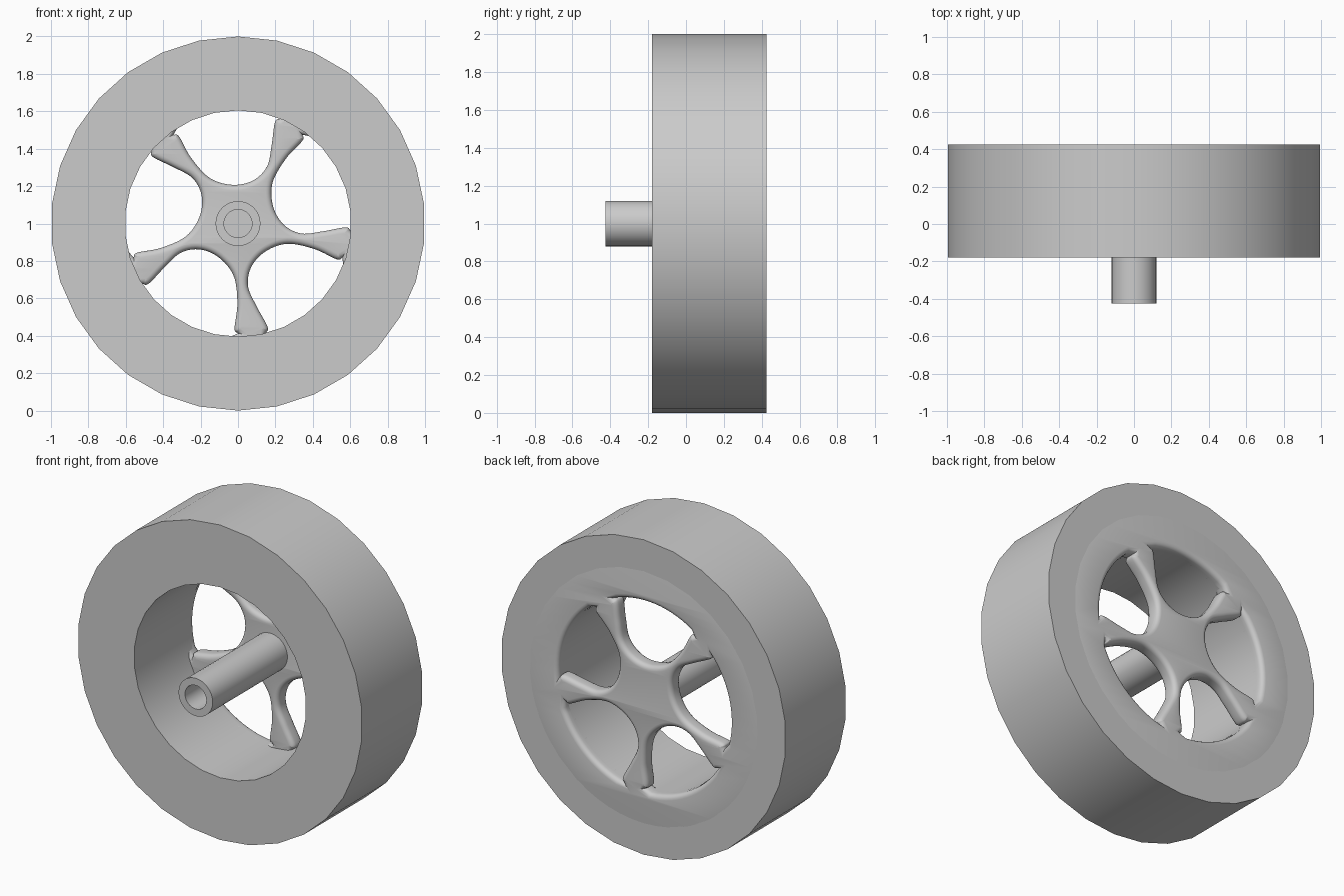
import bpy, bmesh, math
from mathutils import Vector, Matrix

if "Cube" in bpy.data.objects:
    bpy.data.objects.remove(bpy.data.objects["Cube"], do_unlink=True)

FRONT, BACK = -0.18, 0.425
PLATE_FRONT = 0.325
RIM = 0.605
SEAM = 0.8
AXLE_Z = 1.0

grey = bpy.data.materials.new("plain grey")
grey.use_nodes = True
colour = (0.6, 0.6, 0.6, 1)
grey.diffuse_color = colour
grey.node_tree.nodes["Principled BSDF"].inputs["Base Color"].default_value = colour


def finish(obj, angle=30):
    """Give the part its colour and smooth its rounded surfaces."""
    obj.data.materials.clear()
    obj.data.materials.append(grey)
    bpy.ops.object.select_all(action="DESELECT")
    obj.select_set(True)
    bpy.context.view_layer.objects.active = obj
    bpy.ops.object.shade_smooth_by_angle(angle=math.radians(angle))


def lathe(name, profile, sides, closed=False):
    """Spin a (radius, y) profile around the axle."""
    bm = bmesh.new()
    rings = []
    for r, y in profile:
        ring = []
        for i in range(sides):
            a = math.tau * i / sides + math.pi / 2
            ring.append(bm.verts.new((r * math.cos(a), y, AXLE_Z + r * math.sin(a))))
        rings.append(ring)
    for a, b in zip(rings, rings[1:]):
        for i in range(sides):
            j = (i + 1) % sides
            bm.faces.new((a[i], a[j], b[j], b[i]))
    if closed:
        bm.faces.new(rings[-1])
    bmesh.ops.recalc_face_normals(bm, faces=bm.faces)
    mesh = bpy.data.meshes.new(name)
    bm.to_mesh(mesh)
    bm.free()
    obj = bpy.data.objects.new(name, mesh)
    bpy.context.collection.objects.link(obj)
    finish(obj)


def smooth_path(points, steps=7):
    """Catmull-Rom samples through the points."""
    p = [Vector(q) for q in points]
    p = [2 * p[0] - p[1]] + p + [2 * p[-1] - p[-2]]
    out = []
    for a, b, c, d in zip(p, p[1:], p[2:], p[3:]):
        for k in range(steps):
            t = k / steps
            out.append(0.5 * (2 * b + (c - a) * t + (2 * a - 5 * b + 4 * c - d) * t * t
                              + (3 * b - a - 3 * c + d) * t ** 3))
    return out + [p[-2]]


# Tyre: open where the spoke plate fills its back
lathe("tyre", [(RIM, 0.375), (RIM, FRONT), (1, FRONT), (1, BACK), (SEAM, BACK)], 30)

# Hollow axle
lathe("axle", [(0.12, PLATE_FRONT + 0.01), (0.12, -0.425), (0.075, -0.425),
               (0.075, PLATE_FRONT)], 32, closed=True)

# Spoke plate: a disc with five swept, round-edged openings
ROUND = 0.03
edge = smooth_path([(-0.345, 0.475), (-0.315, 0.465), (-0.25, 0.35), (-0.15, 0.243),
                    (-0.03, 0.207), (0.08, 0.23), (0.155, 0.305), (0.18, 0.42),
                    (0.197, 0.54), (0.225, 0.562)])
start = math.atan2(edge[-1].y, edge[-1].x)
end = math.atan2(edge[0].y, edge[0].x)
arc = [Vector((RIM * math.cos(a), RIM * math.sin(a)))
       for a in (start + (end - start) * k / 16 for k in range(17))]
opening = edge[:-1] + arc[:-1]

disc = [Vector((SEAM + ROUND, 0))]
disc = [Matrix.Rotation(math.tau * k / 60, 2) @ disc[0] for k in range(60)]
outlines = [disc] + [[Matrix.Rotation(math.tau * k / 5, 2) @ p for p in opening]
                     for k in range(5)]

curve = bpy.data.curves.new("spoke_plate", "CURVE")
curve.dimensions = "2D"
curve.fill_mode = "BOTH"
curve.extrude = (BACK - PLATE_FRONT) / 2 - ROUND
curve.bevel_depth = ROUND
curve.bevel_resolution = 3
curve.offset = -ROUND
for outline in outlines:
    spline = curve.splines.new("POLY")
    spline.points.add(len(outline) - 1)
    for point, p in zip(spline.points, outline):
        point.co = (p.x, p.y, 0, 1)
    spline.use_cyclic_u = True

plate = bpy.data.objects.new("spoke_plate", curve)
bpy.context.collection.objects.link(plate)
plate.rotation_euler.x = math.pi / 2
plate.location = (0, (BACK + PLATE_FRONT) / 2, AXLE_Z)
bpy.ops.object.select_all(action="DESELECT")
plate.select_set(True)
bpy.context.view_layer.objects.active = plate
bpy.ops.object.convert(target="MESH")
plate = bpy.context.view_layer.objects.active
bm = bmesh.new()
bm.from_mesh(plate.data)
bmesh.ops.remove_doubles(bm, verts=bm.verts, dist=0.0005)
bmesh.ops.recalc_face_normals(bm, faces=bm.faces)
bm.to_mesh(plate.data)
bm.free()
finish(plate, 35)
